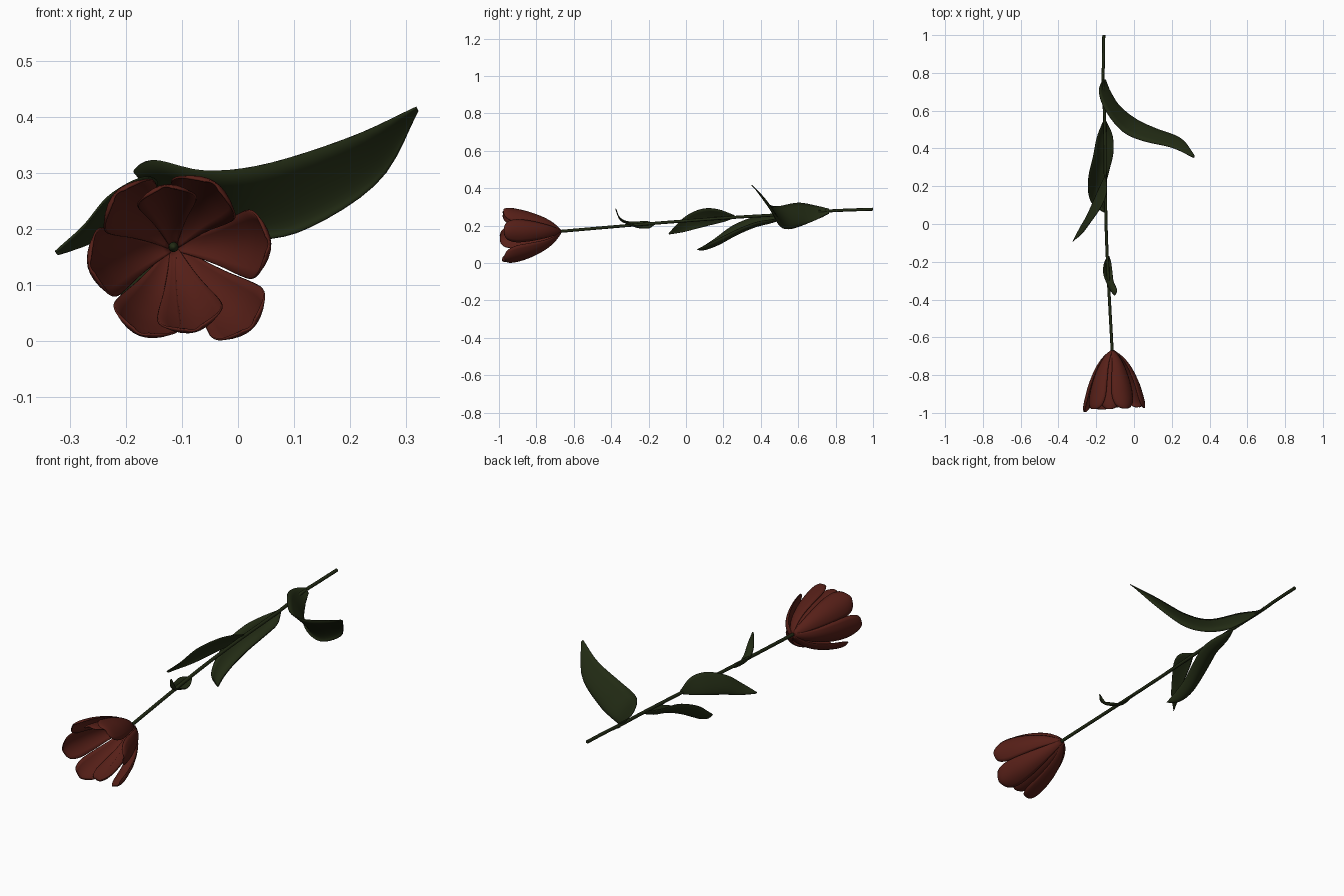
import bpy, math
from mathutils import Vector


def material(name, rgb):
    m = bpy.data.materials.new(name)
    m.diffuse_color = (*rgb, 1)
    return m


GREEN = material("leaf_green", (0.016, 0.024, 0.007))
RED = material("petal_red", (0.095, 0.014, 0.009))


def spline(pts, t):
    """Catmull-Rom through points, t in 0..1 (points are Vectors)."""
    n = len(pts) - 1
    i = min(int(t * n), n - 1)
    u = t * n - i
    b, c = pts[i], pts[i + 1]
    a = pts[i - 1] if i > 0 else b * 2 - c
    d = pts[i + 2] if i + 2 <= n else c * 2 - b
    return 0.5 * (b * 2 + (c - a) * u + (a * 2 - b * 5 + c * 4 - d) * u * u
                  + (b * 3 - a - c * 3 + d) * u ** 3)


def sheet(name, fn, nu, nv, mat, thick):
    """Thin smooth surface from fn(u, v), u along and v across."""
    verts = [fn(i / nu, j / nv * 2 - 1) for i in range(nu + 1) for j in range(nv + 1)]
    w = nv + 1
    faces = [(i * w + j, i * w + j + 1, (i + 1) * w + j + 1, (i + 1) * w + j)
             for i in range(nu) for j in range(nv)]
    me = bpy.data.meshes.new(name)
    me.from_pydata(verts, [], faces)
    me.materials.append(mat)
    me.shade_smooth()
    ob = bpy.data.objects.new(name, me)
    bpy.context.collection.objects.link(ob)
    s = ob.modifiers.new("thickness", 'SOLIDIFY')
    s.thickness = thick
    s.offset = 0
    return ob


def leaf(name, left, right, bulge):
    """Leaf between two edge curves, cupped by the bulge vector."""
    left, right = [Vector(p) for p in left], [Vector(p) for p in right]
    bulge = Vector(bulge)

    def fn(u, v):
        l, r = spline(left, u), spline(right, u)
        return l.lerp(r, (v + 1) / 2) + bulge * (1 - v * v) * max(0, math.sin(math.pi * u)) ** 0.7
    sheet(name, fn, 28, 8, GREEN, 0.004)


# Stem
cu = bpy.data.curves.new("stem", 'CURVE')
cu.dimensions = '3D'
cu.bevel_depth = 0.008
cu.bevel_resolution = 2
cu.use_fill_caps = True
path = [(-0.16, 1, 0.288), (-0.162, 0.85, 0.283), (-0.165, 0.74, 0.277), (-0.155, 0.55, 0.262),
        (-0.152, 0.25, 0.244), (-0.148, 0, 0.226), (-0.138, -0.25, 0.206), (-0.115, -0.68, 0.169)]
sp = cu.splines.new('POLY')
pts = [spline([Vector(p) for p in path], i / 35) for i in range(36)]
sp.points.add(35)
for p, q in zip(sp.points, pts):
    p.co = (*q, 1)
cu.materials.append(GREEN)
bpy.context.collection.objects.link(bpy.data.objects.new("stem", cu))

# Leaves, from the lowest on the stem to the smallest under the flower
leaf("large_leaf",
     [(-0.165, 0.765, 0.29), (-0.185, 0.70, 0.305), (-0.15, 0.6, 0.322), (-0.06, 0.49, 0.303),
      (0.05, 0.44, 0.315), (0.2, 0.405, 0.363), (0.318, 0.35, 0.417)],
     [(-0.15, 0.765, 0.265), (-0.125, 0.70, 0.235), (-0.07, 0.61, 0.198), (0.02, 0.545, 0.182),
      (0.12, 0.5, 0.2), (0.25, 0.45, 0.285), (0.321, 0.36, 0.41)],
     (0.016, 0.03, -0.022))
leaf("drooping_leaf",
     [(-0.16, 0.55, 0.265), (-0.195, 0.46, 0.255), (-0.215, 0.36, 0.245), (-0.24, 0.25, 0.2),
      (-0.24, 0.16, 0.135), (-0.215, 0.1, 0.095), (-0.16, 0.063, 0.076)],
     [(-0.15, 0.55, 0.255), (-0.115, 0.47, 0.235), (-0.11, 0.38, 0.22), (-0.13, 0.29, 0.187),
      (-0.152, 0.2, 0.143), (-0.157, 0.12, 0.104), (-0.152, 0.06, 0.072)],
     (0, 0, -0.042))
leaf("side_leaf",
     [(-0.15, 0.26, 0.255), (-0.145, 0.17, 0.287), (-0.175, 0.09, 0.29), (-0.23, 0.01, 0.258),
      (-0.275, -0.05, 0.205), (-0.325, -0.092, 0.16)],
     [(-0.155, 0.25, 0.237), (-0.18, 0.2, 0.22), (-0.215, 0.12, 0.2), (-0.25, 0.04, 0.18),
      (-0.285, -0.02, 0.165), (-0.32, -0.09, 0.155)],
     (-0.014, 0, -0.01))
leaf("small_leaf",
     [(-0.142, -0.17, 0.215), (-0.16, -0.22, 0.225), (-0.16, -0.27, 0.22), (-0.14, -0.32, 0.225),
      (-0.122, -0.355, 0.245), (-0.105, -0.377, 0.29)],
     [(-0.132, -0.17, 0.205), (-0.122, -0.2, 0.187), (-0.115, -0.25, 0.19), (-0.11, -0.3, 0.215),
      (-0.09, -0.35, 0.235), (-0.1, -0.375, 0.29)],
     (0, 0, -0.012))

# Petals: stations of (distance along axis, radius, half width)
profile = [Vector(p) for p in [(0, 0.008, 0.008), (0.035, 0.05, 0.022), (0.09, 0.09, 0.038),
                               (0.17, 0.126, 0.055), (0.24, 0.147, 0.062), (0.285, 0.157, 0.054),
                               (0.307, 0.158, 0.036), (0.315, 0.156, 0.014)]]


def petal(name, angle, spread, length, width):
    a = math.radians(angle)
    out = Vector((math.cos(a), 0, math.sin(a)))
    side = Vector((-math.sin(a), 0, math.cos(a)))
    base = Vector((-0.115, -0.67, 0.168))

    def fn(u, v):
        d, r, w = spline(profile, u)
        w *= width
        return (base + Vector((0, -d * length, 0)) + out * (r * spread - 0.42 * w * v * v)
                + side * w * v)
    sheet(name, fn, 24, 8, RED, 0.004)


for i, spec in enumerate([(2, 1.09, 0.96, 0.98), (58, 0.86, 0.97, 1.05), (98, 0.70, 0.98, 0.85),
                          (137, 0.89, 0.98, 1.0), (193, 0.98, 1.03, 1.0), (249, 1.06, 0.99, 1.0),
                          (284, 0.98, 0.95, 0.95), (314, 1.27, 0.95, 1.0)]):
    petal(f"petal_{i + 1}", *spec)

# Pistil inside the cup
bpy.ops.mesh.primitive_uv_sphere_add(segments=12, ring_count=8, radius=0.009,
                                     location=(-0.115, -0.69, 0.168))
pistil = bpy.context.object
pistil.name = "pistil"
pistil.scale.y = 2.5
pistil.data.materials.append(GREEN)
pistil.data.shade_smooth()
